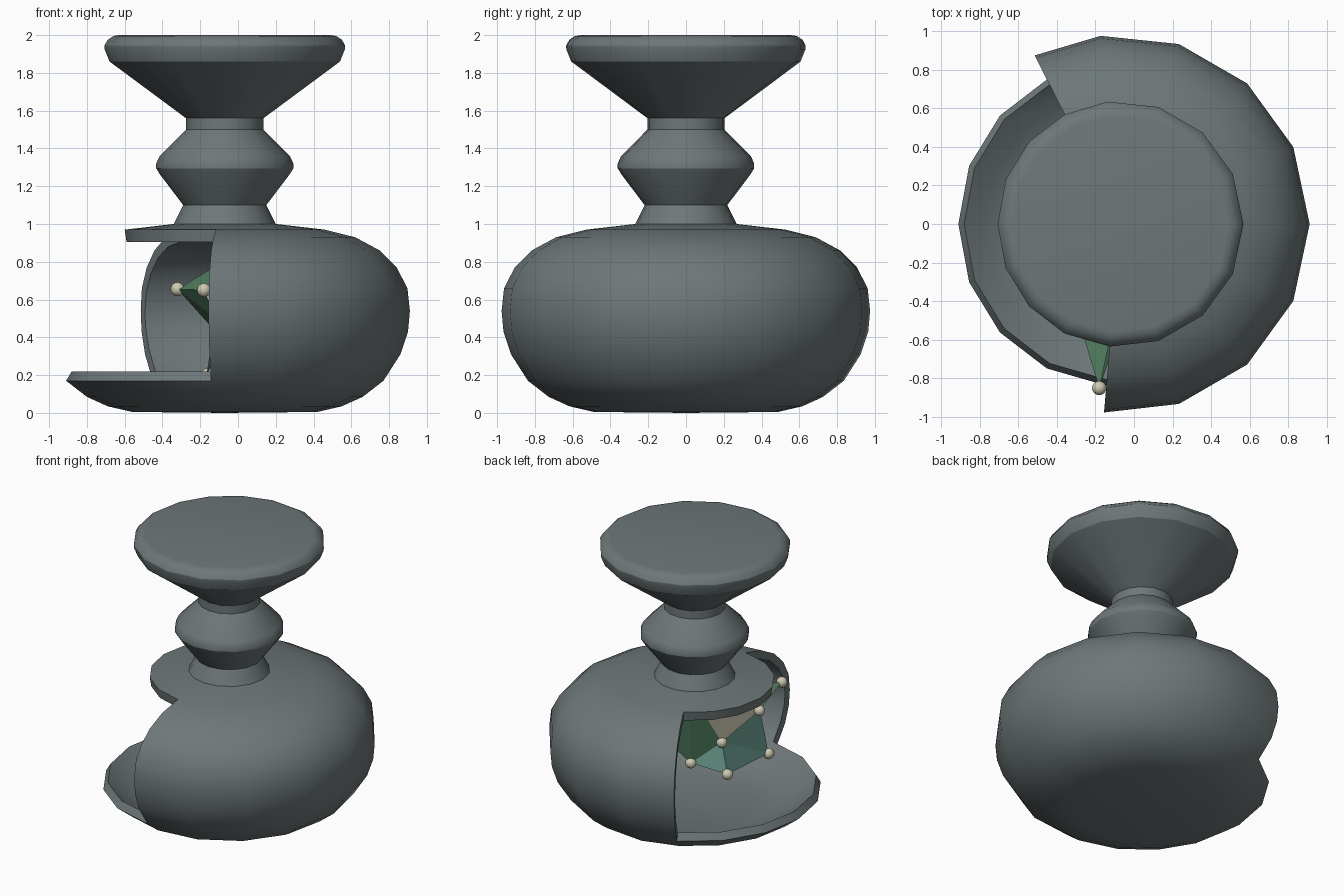
import bpy, bmesh, math
from mathutils import Vector

if "Cube" in bpy.data.objects:
    bpy.data.objects.remove(bpy.data.objects["Cube"])

AXIS = -0.07
# sixteen ring directions: wide facets, then narrower ones across the window
ANG = [math.radians(a) for a in [-95] + list(range(-72, 97, 24)) + list(range(117, 244, 21))]
N = len(ANG)
CUT = range(9, N)           # sectors that are cut open
A, B = 4, 12                # profile rows where the window starts and ends


def material(name, color):
    m = bpy.data.materials.new(name)
    m.diffuse_color = (*color, 1)
    m.use_nodes = True
    m.node_tree.nodes["Principled BSDF"].inputs["Base Color"].default_value = m.diffuse_color
    return m


GLASS = material("dark_grey", (.155, .185, .19))
GREEN = material("green", (.10, .25, .14))
TEAL = material("teal", (.15, .33, .28))
SAND = material("sand", (.62, .58, .44))


def finish(name, bm, mats, angle=None):
    me = bpy.data.meshes.new(name)
    bmesh.ops.recalc_face_normals(bm, faces=bm.faces)
    bm.to_mesh(me)
    bm.free()
    for m in mats:
        me.materials.append(m)
    ob = bpy.data.objects.new(name, me)
    bpy.context.collection.objects.link(ob)
    if angle:
        bpy.ops.object.select_all(action='DESELECT')
        ob.select_set(True)
        bpy.context.view_layer.objects.active = ob
        bpy.ops.object.shade_smooth_by_angle(angle=math.radians(angle))
    return ob


def make_rings(bm, profile):
    rows = []
    for r, z in profile:
        if r == 0:
            rows.append([bm.verts.new((AXIS, 0, z))] * N)
        else:
            rows.append([bm.verts.new((AXIS + r * math.cos(a), r * math.sin(a), z)) for a in ANG])
    return rows


def face(bm, *vs):
    bm.faces.new(list(dict.fromkeys(vs)))


# bottle: outer wall, neck and flared stopper, plus inner wall
outer = [(0, 0), (.49, .005), (.62, .035), (.73, .085), (.84, .17), (.93, .31), (.97, .43),
         (.98, .54), (.967, .66), (.91, .77), (.82, .86), (.69, .93), (.53, .97), (.27, 1.0),
         (.22, 1.1), (.345, 1.265), (.363, 1.295), (.363, 1.32), (.345, 1.36), (.205, 1.5),
         (.205, 1.56), (.61, 1.86), (.636, 1.925), (.637, 1.945), (.62, 1.975), (.59, 1.995),
         (.56, 2.0), (0, 2.0)]
inner = [(0, .05), (.48, .055), (.60, .09), (.70, .14), (.81, .22), (.885, .34), (.925, .46),
         (.93, .54), (.915, .64), (.86, .74), (.78, .82), (.66, .88), (.52, .905), (.27, .94),
         (0, .945)]
bm = bmesh.new()
O, I = make_rings(bm, outer), make_rings(bm, inner)
for rows in (O, I):
    for i in range(len(rows) - 1):
        for k in range(N):
            if not (A <= i < B and k in CUT):
                j = (k + 1) % N
                face(bm, rows[i][k], rows[i][j], rows[i + 1][j], rows[i + 1][k])
# wall thickness around the window
for i in (A, B):
    for k in CUT:
        j = (k + 1) % N
        face(bm, O[i][k], O[i][j], I[i][j], I[i][k])
for i in range(A, B):
    for k in (CUT[0], 0):
        face(bm, O[i][k], O[i + 1][k], I[i + 1][k], I[i][k])
finish("cutaway_bottle", bm, [GLASS], 29)

# faceted solid inside: corners, then coloured panels
P = {"front": (-.18, -.85, .65), "left": (-.32, -.39, .655), "low": (-.17, -.71, .18),
     "mid": (-.10, -.27, .41), "base": (-.16, -.25, .20), "edge": (-.12, -.68, .50),
     "back": (.08, -.17, .25), "top": (.0, -.04, .85), "far": (.33, .05, .60)}
panels = [("left", "top", "mid", 2), ("left", "front", "top", 0), ("left", "mid", "edge", 0),
          ("left", "edge", "front", 0), ("mid", "base", "low", 1), ("mid", "low", "edge", 1),
          ("mid", "top", "back", 0), ("top", "far", "back", 0), ("mid", "back", "base", 1)]
bm = bmesh.new()
V = {n: bm.verts.new(c) for n, c in P.items()}
for a, b, c, m in panels:
    bm.faces.new((V[a], V[b], V[c])).material_index = m
finish("faceted_panels", bm, [GREEN, TEAL, SAND])

# small round knob on every corner
bm = bmesh.new()
for n, c in P.items():
    if n != "edge":
        r = bmesh.ops.create_uvsphere(bm, u_segments=16, v_segments=10, radius=.037)
        bmesh.ops.translate(bm, verts=r["verts"], vec=Vector(c))
finish("corner_knobs", bm, [SAND], 60)
